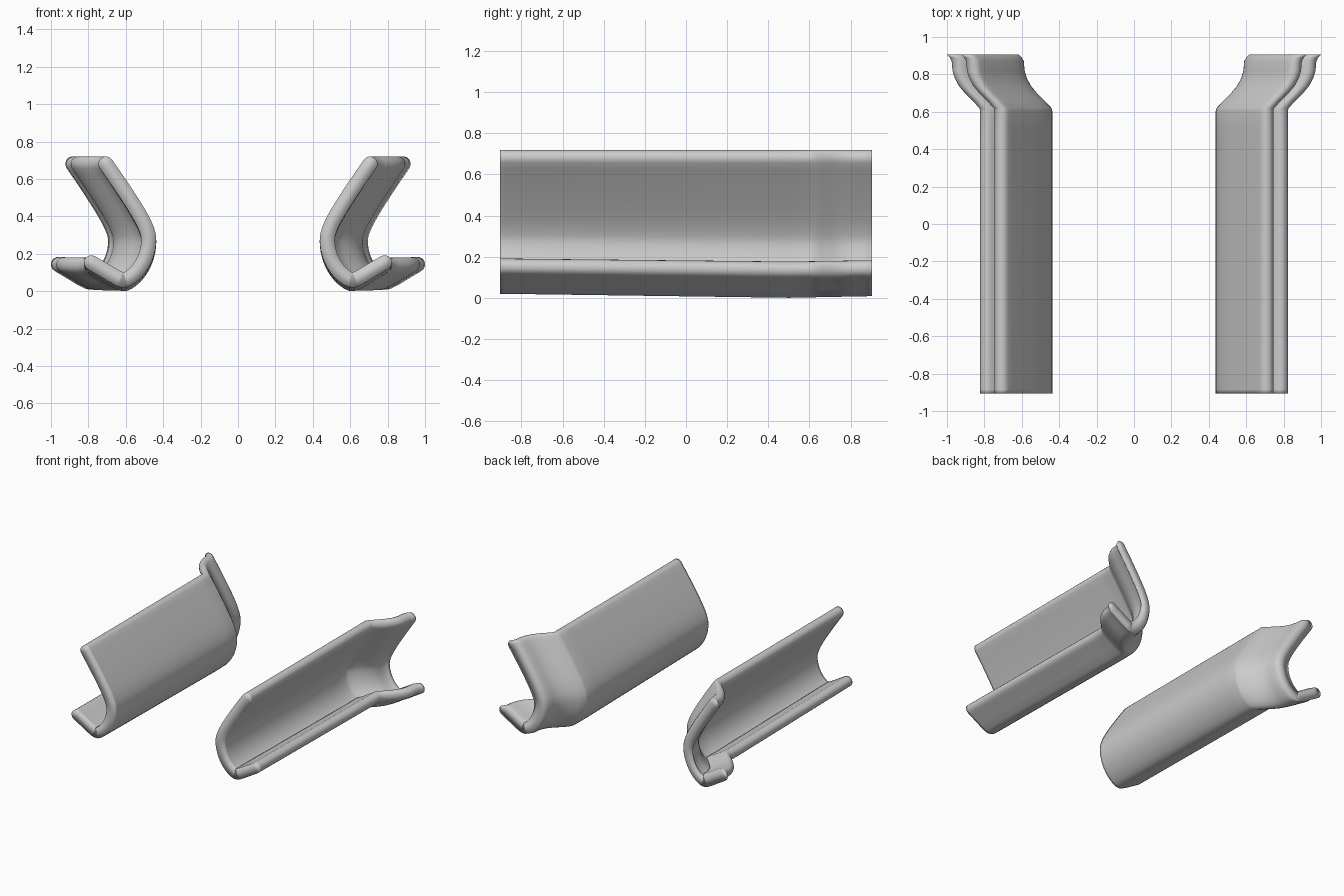
import bpy, bmesh, math
from mathutils import Vector

if "Cube" in bpy.data.objects:
    bpy.data.objects.remove(bpy.data.objects["Cube"])

# Centreline of the hooked cross-section (x, z), upper tip to lower lip
CENTRE = [(.706, .68), (.625, .562), (.545, .438), (.495, .345), (.477, .27),
          (.495, .18), (.54, .105), (.603, .058), (.655, .075), (.71, .107), (.783, .15)]
HALF = .04

# Stations along the length: (y, outward shift in x)
STATIONS = [(-.905, 0), (-.885, 0), (-.4, 0), (.1, 0), (.5, 0), (.605, 0), (.62, .004),
            (.66, .042), (.70, .082), (.74, .115), (.78, .136), (.82, .148),
            (.87, .152), (.89, .163), (.905, .177)]


def catmull(pts, steps):
    p = [Vector(q) for q in pts]
    p = [2 * p[0] - p[1]] + p + [2 * p[-1] - p[-2]]
    out = []
    for i in range(1, len(p) - 2):
        a, b, c, d = p[i - 1:i + 3]
        for s in range(steps):
            t = s / steps
            out.append(.5 * (2 * b + (c - a) * t + (2 * a - 5 * b + 4 * c - d) * t * t
                             + (3 * b - a - 3 * c + d) * t ** 3))
    return out + [p[-2]]


def outline():
    """Two offset sides joined by rounded tips, as matching point pairs."""
    line = catmull(CENTRE, 4)
    tang = [(line[min(i + 1, len(line) - 1)] - line[max(i - 1, 0)]).normalized()
            for i in range(len(line))]
    frames = [(p, t, HALF) for p, t in zip(line, tang)]
    caps = [math.radians(a) for a in (22.5, 45, 67.5, 85)]
    start = [(line[0] - tang[0] * HALF * math.sin(a), tang[0], HALF * math.cos(a))
             for a in reversed(caps)]
    end = [(line[-1] + tang[-1] * HALF * math.sin(a), tang[-1], HALF * math.cos(a))
           for a in caps]
    sides = [[], []]
    for p, t, w in start + frames + end:
        n = Vector((-t.y, t.x))
        sides[0].append(p + n * w)
        sides[1].append(p - n * w)
    return sides


def floor_lift(y):
    # The underside sinks gently toward the back, then rises a little
    return .02 * ((.5 - y) / 1.4) if y < .5 else .008 * (y - .5) / .4


def make_rail(name, side):
    a, b = outline()
    loop = a + b[::-1]
    n, m = len(loop), len(a)
    low = min(p.y for p in loop)
    bm = bmesh.new()
    rings = []
    for y, dx in STATIONS:
        rings.append([bm.verts.new((side * (p.x + dx), y,
                      p.y - low * (1 - p.y / .72) + floor_lift(y) * (1 - p.y / .72)))
                      for p in loop])
    # Long walls
    for r, s in zip(rings, rings[1:]):
        for i in range(n):
            j = (i + 1) % n
            bm.faces.new((r[i], r[j], s[j], s[i]))
    # End faces, as strips across the thickness
    for r in (rings[0], rings[-1]):
        for i in range(m - 1):
            bm.faces.new((r[i], r[i + 1], r[n - 2 - i], r[n - 1 - i]))
    bmesh.ops.recalc_face_normals(bm, faces=bm.faces)
    for f in bm.faces:
        f.smooth = True
    mesh = bpy.data.meshes.new(name)
    bm.to_mesh(mesh)
    bm.free()
    obj = bpy.data.objects.new(name, mesh)
    bpy.context.collection.objects.link(obj)
    return obj


make_rail("right_rail", 1)
make_rail("left_rail", -1)
